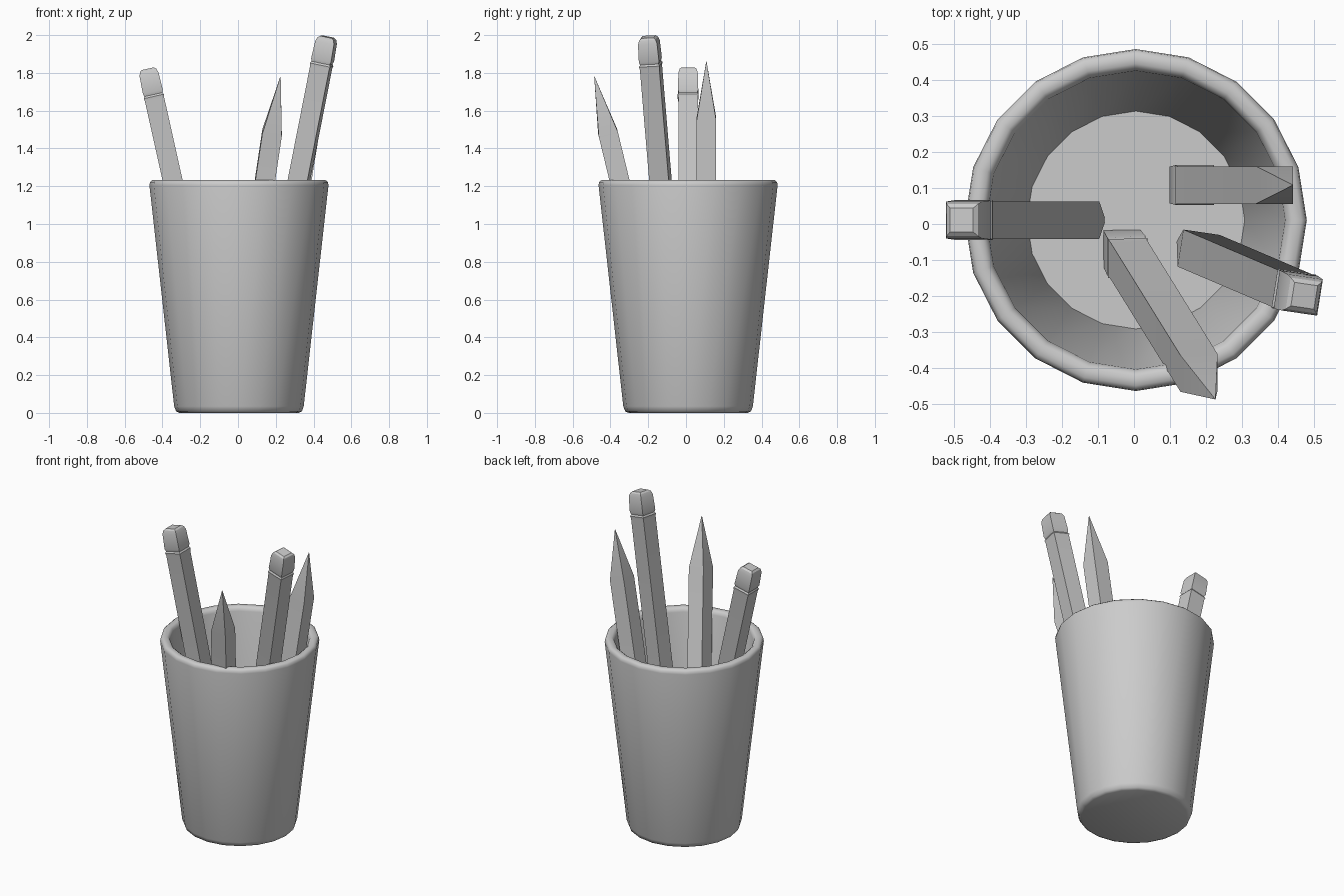
import bpy, bmesh, math
from mathutils import Vector

if "Cube" in bpy.data.objects:
    bpy.data.objects.remove(bpy.data.objects["Cube"])


def finish(name, bm, angle):
    bmesh.ops.recalc_face_normals(bm, faces=bm.faces)
    mesh = bpy.data.meshes.new(name)
    bm.to_mesh(mesh)
    bm.free()
    obj = bpy.data.objects.new(name, mesh)
    bpy.context.collection.objects.link(obj)
    bpy.ops.object.select_all(action='DESELECT')
    obj.select_set(True)
    bpy.context.view_layer.objects.active = obj
    bpy.ops.object.shade_smooth_by_angle(angle=math.radians(angle))
    return obj


def loft(bm, rings):
    # skin neighbouring rings and close both ends
    loops = [[bm.verts.new(p) for p in ring] for ring in rings]
    for a, b in zip(loops, loops[1:]):
        n = len(a)
        for i in range(n):
            j = (i + 1) % n
            bm.faces.new((a[i], a[j], b[j], b[i]))
    bm.faces.new(loops[0])
    bm.faces.new(loops[-1])


# Cup: 20-sided tapered wall, rounded rim, inner floor
profile = [(0.315, 0.0), (0.333, 0.008), (0.343, 0.035), (0.474, 1.205),
           (0.471, 1.222), (0.459, 1.232), (0.433, 1.232), (0.42, 1.222),
           (0.414, 1.205), (0.302, 0.06)]
bm = bmesh.new()
loft(bm, [[(0.005 + r * math.cos(math.tau * i / 20),
            0.011 + r * math.sin(math.tau * i / 20), z) for i in range(20)]
          for r, z in profile])
finish("cup", bm, 50)

# Pencil rings: distance from the eraser end, half width
LENGTH = 1.83
SECTIONS = [(0.0, 0.033), (0.009, 0.044), (0.03, 0.051), (0.125, 0.054),
            (0.14, 0.049), (0.15, 0.055), (0.165, 0.052),
            (LENGTH - 0.31, 0.052), (LENGTH, 0.001)]


def pencil(name, end, axis, spin=0, eraser_up=True):
    # end is the upper end; axis points down from it
    axis = Vector(axis).normalized()
    side = Vector((math.cos(spin), math.sin(spin), 0))
    side = (side - axis * side.dot(axis)).normalized()
    other = axis.cross(side)
    bm = bmesh.new()
    rings = []
    for d, h in SECTIONS:
        c = Vector(end) + axis * (d if eraser_up else LENGTH - d)
        rings.append([c + side * h * u + other * h * v
                      for u, v in ((-1, -1), (1, -1), (1, 1), (-1, 1))])
    loft(bm, rings)
    finish(name, bm, 25)


# Two pencils stand eraser up, two stand point up
pencil("left_pencil", (-0.478, 0.011, 1.822), (0.223, 0, -1))
pencil("tall_pencil", (0.472, -0.199, 1.991), (-0.197, 0.084, -1), math.radians(-9))
pencil("front_pencil", (0.225, -0.485, 1.78), (-0.15, 0.242, -1), eraser_up=False)
pencil("back_pencil", (0.44, 0.108, 1.86), (-0.164, 0, -1), eraser_up=False)
